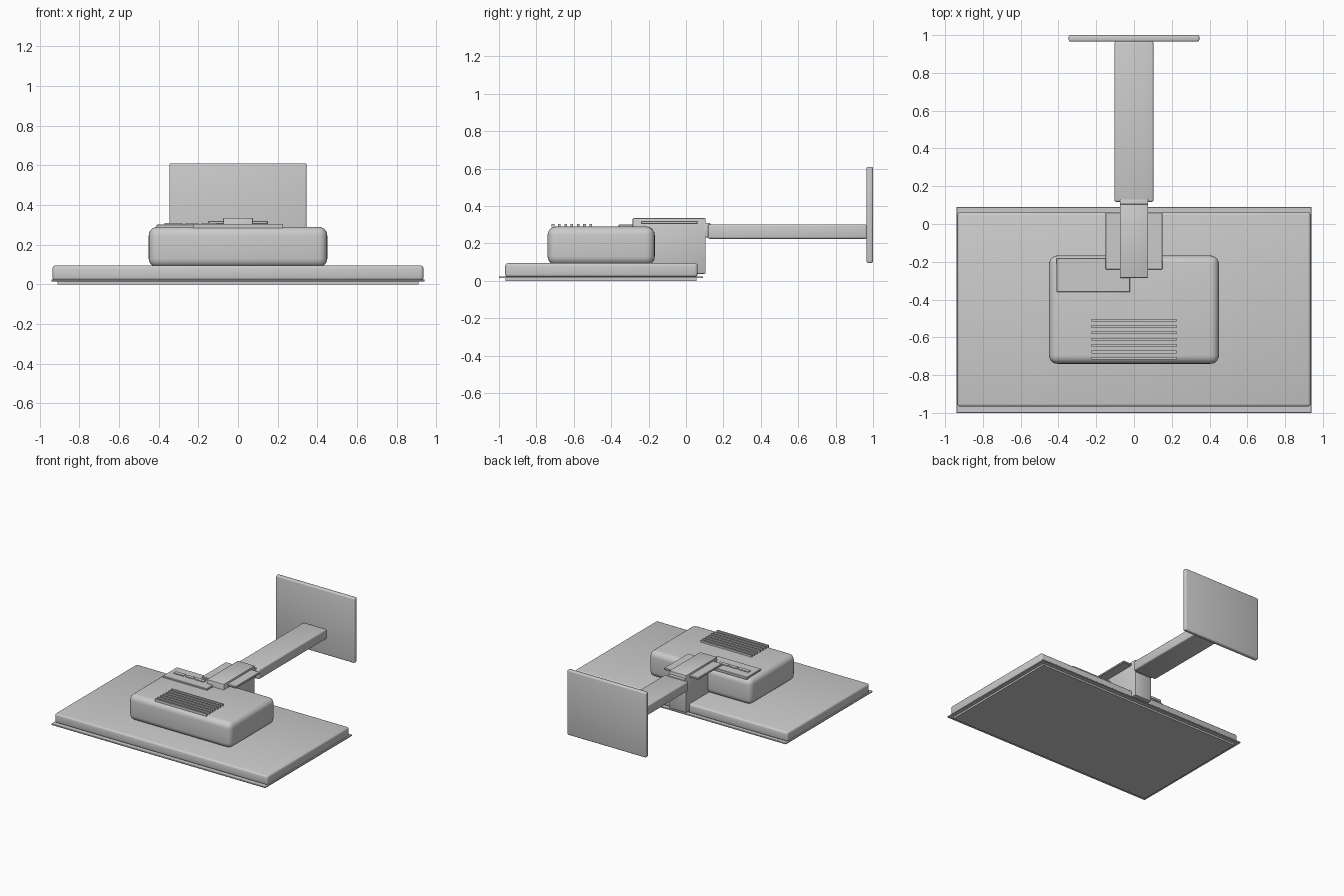
import bpy, bmesh

if "Cube" in bpy.data.objects:
    bpy.data.objects.remove(bpy.data.objects["Cube"])

grey = bpy.data.materials.new("light_grey")
grey.diffuse_color = (0.6, 0.6, 0.6, 1)
grey.use_nodes = True
grey.node_tree.nodes["Principled BSDF"].inputs["Base Color"].default_value = grey.diffuse_color


def box(name, x, y, z, bevel=0.0, segments=3):
    """Box from (min, max) ranges with rounded edges."""
    bm = bmesh.new()
    bmesh.ops.create_cube(bm, size=1)
    for v in bm.verts:
        v.co = [r[0] if c < 0 else r[1] for c, r in zip(v.co, (x, y, z))]
    if bevel:
        bmesh.ops.bevel(bm, geom=bm.edges[:], offset=bevel, segments=segments,
                        profile=0.5, affect='EDGES')
    mesh = bpy.data.meshes.new(name)
    bm.to_mesh(mesh)
    bm.free()
    mesh.materials.append(grey)
    ob = bpy.data.objects.new(name, mesh)
    bpy.context.collection.objects.link(ob)
    if bevel:
        bpy.ops.object.select_all(action='DESELECT')
        ob.select_set(True)
        bpy.context.view_layer.objects.active = ob
        bpy.ops.object.shade_smooth_by_angle(angle=0.6)
    return ob


# Display, lying face down
box("screen", (-0.91, 0.91), (-0.965, 0.055), (0, 0.018))
box("bezel", (-0.94, 0.94), (-1.0, 0.09), (0.014, 0.024), 0.002, 1)
box("display_shell", (-0.935, 0.935), (-0.967, 0.062), (0.02, 0.095), 0.015)

# Electronics housing on the back
box("rear_housing", (-0.45, 0.45), (-0.74, -0.167), (0.085, 0.29), 0.045, 5)

# Cooling vent ribs
for i in range(7):
    y = -0.711 + i * 0.0337
    box(f"vent_rib_{i + 1}", (-0.226, 0.226), (y - 0.007, y + 0.007), (0.285, 0.305))

# Connector panel with ports
box("port_panel", (-0.41, -0.02), (-0.36, -0.18), (0.28, 0.302), 0.003, 1)
for i, (a, b) in enumerate(((-0.37, -0.28), (-0.265, -0.20), (-0.185, -0.105))):
    box(f"port_{i + 1}", (a, b), (-0.283, -0.253), (0.295, 0.308))

# Stand: hinge plate, neck, collar, arm and foot
box("hinge_plate", (-0.15, 0.15), (-0.24, 0.062), (0.304, 0.32), 0.003, 1)
box("stand_neck", (-0.075, 0.075), (-0.285, 0.105), (0.038, 0.335), 0.005, 2)
box("arm_collar", (-0.075, 0.075), (0.09, 0.13), (0.232, 0.31), 0.005, 2)
box("stand_arm", (-0.103, 0.103), (0.117, 0.968), (0.225, 0.302), 0.01)
box("stand_foot", (-0.346, 0.346), (0.965, 1.0), (0.095, 0.61), 0.01)
